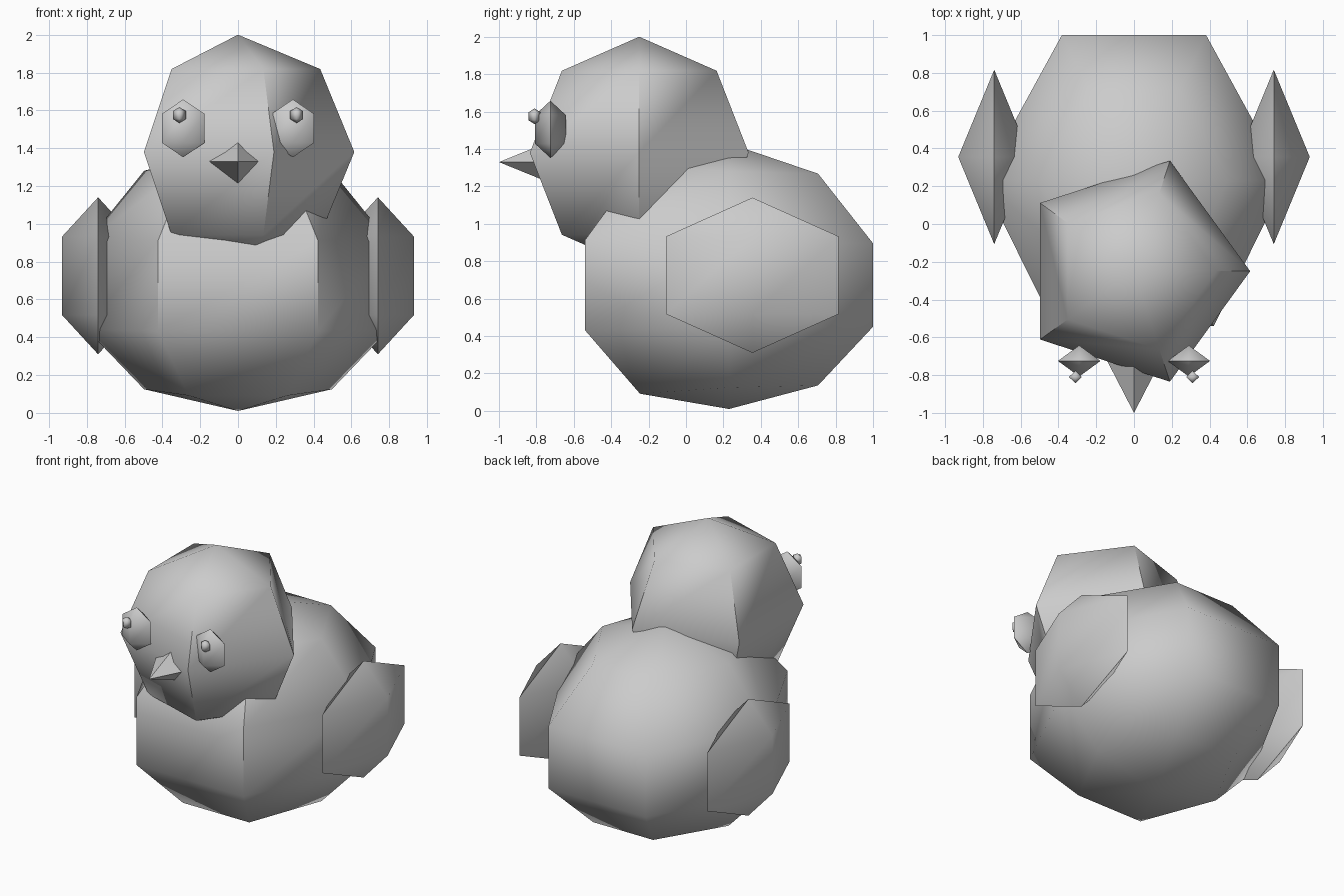
import bpy
import bmesh
from math import sin, cos, pi, radians
from mathutils import Matrix, Vector

default = bpy.data.objects.get("Cube")
if default:
    bpy.data.objects.remove(default, do_unlink=True)

grey = bpy.data.materials.new("soft grey")
grey.use_nodes = True
grey.diffuse_color = (0.6, 0.6, 0.6, 1)
grey.node_tree.nodes["Principled BSDF"].inputs["Base Color"].default_value = grey.diffuse_color


def sphere_rings(bands):
    """Height and radius of each ring of a unit sphere, bottom to top."""
    return [(-cos(pi * i / bands), sin(pi * i / bands) if 0 < i < bands else 0)
            for i in range(bands + 1)]


def lathe(name, sides, rings, scale, centre, turn=0, shape=None):
    """Spin rings of (height, radius) around z; radius zero makes a pole."""
    bm = bmesh.new()
    loops = []
    for z, r in rings:
        count = sides if r else 1
        loops.append([bm.verts.new((r * cos(2 * pi * k / sides), r * sin(2 * pi * k / sides), z))
                      for k in range(count)])
    for low, high in zip(loops, loops[1:]):
        for k in range(sides):
            j = (k + 1) % sides
            corners = [low[k % len(low)], low[j % len(low)], high[j % len(high)], high[k % len(high)]]
            bm.faces.new(list(dict.fromkeys(corners)))
    if len(loops[0]) > 1:
        bm.faces.new(loops[0][::-1])
    bmesh.ops.transform(bm, verts=bm.verts, matrix=Matrix.LocRotScale(
        Vector(centre), Matrix.Rotation(turn, 3, 'X').to_quaternion(), Vector(scale)))
    if shape:
        shape(bm)
    bmesh.ops.recalc_face_normals(bm, faces=bm.faces)
    mesh = bpy.data.meshes.new(name)
    bm.to_mesh(mesh)
    bm.free()
    mesh.materials.append(grey)
    obj = bpy.data.objects.new(name, mesh)
    bpy.context.collection.objects.link(obj)
    bpy.ops.object.select_all(action='DESELECT')
    obj.select_set(True)
    bpy.context.view_layer.objects.active = obj
    bpy.ops.object.shade_smooth_by_angle(angle=radians(60))
    return obj


# Body: six-sided egg, a little fuller at the chest than at the tail
def fuller_chest(bm):
    for v in bm.verts:
        offset = v.co.y - 0.23
        if abs(offset) > 0.1:
            v.co.x *= 1.05 if offset < 0 else 0.95
            v.co.z = 0.68 + (v.co.z - 0.68) * (1.06 if offset < 0 else 0.98)


body_rings = [(0.01, 0), (0.125, 0.588), (0.445, 0.951), (0.9, 0.951), (1.28, 0.588), (1.43, 0)]
body = lathe("body", 6, body_rings, (0.845, 0.935, 1), (0, 0.23, 0), shape=fuller_chest)

# Chest creases run up from the middle of the breast
points = body.data.vertices
for edge in body.data.edges:
    a, b = (points[i].co for i in edge.vertices)
    if max(a.y, b.y) < -0.2 and a.x * b.x > 0 and min(a.z, b.z) > 0.4 and max(a.z, b.z) > 1:
        edge.use_edge_sharp = True

# Head: five-sided ball
lathe("head", 5, sphere_rings(4), (0.615, 0.615, 0.62), (0, -0.25, 1.38))

# Beak: four-sided cone pointing forward
lathe("beak", 4, [(0, 1), (0.3, 0)], (0.155, 0.122, 1), (0, -0.7, 1.33), turn=pi / 2)

# Wings, eyes and pupils: paired four-sided gems
for side, label in ((1, "left"), (-1, "right")):
    gem = sphere_rings(3)
    lathe(label + "_wing", 4, gem, (0.22, 0.533, 0.415), (side * 0.74, 0.355, 0.725))
    lathe(label + "_eye", 4, gem, (0.13, 0.095, 0.153), (side * 0.29, -0.725, 1.505))
    lathe(label + "_pupil", 4, gem, (0.04, 0.038, 0.042), (side * 0.31, -0.81, 1.575))
